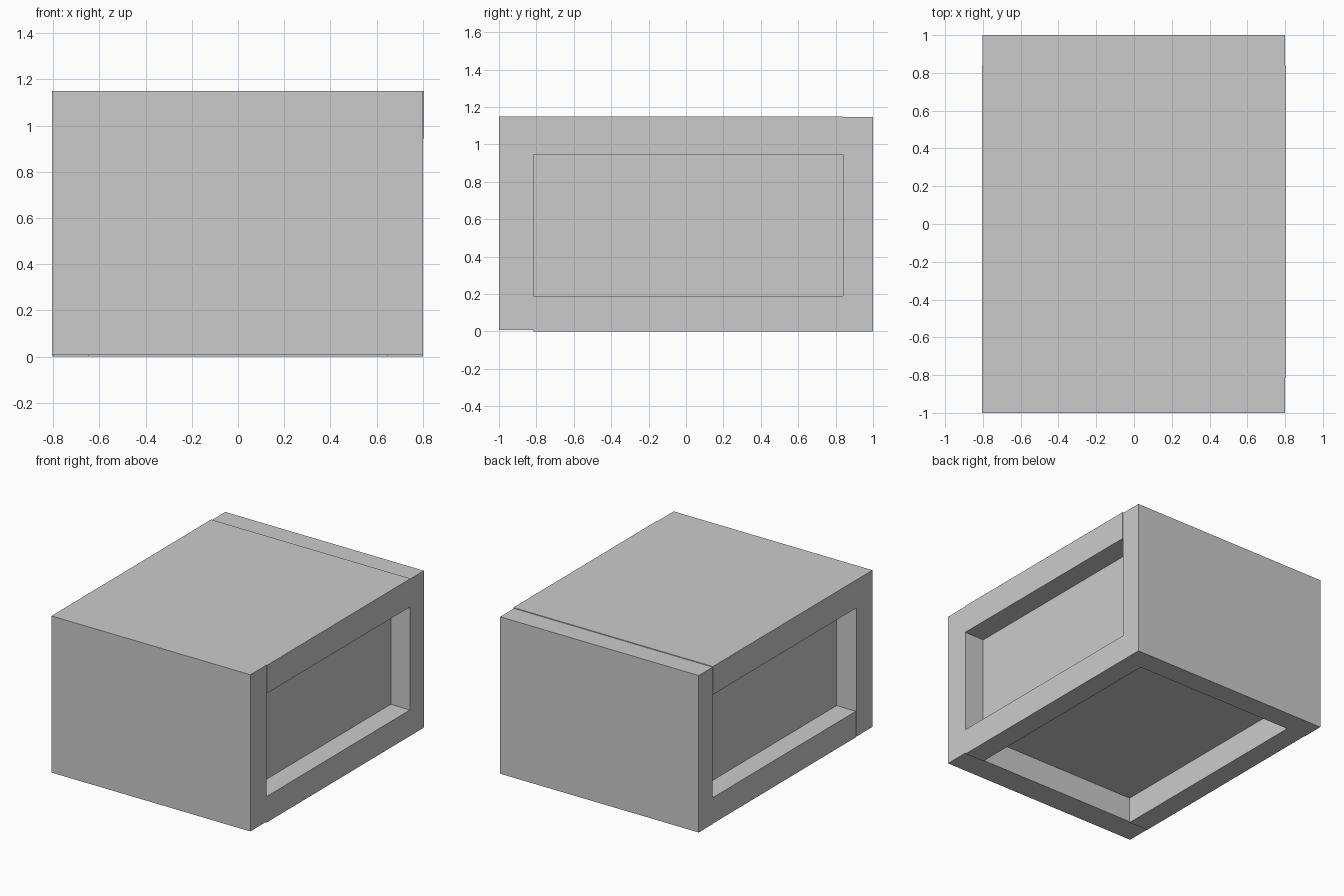
import bpy
import bmesh
from mathutils import Matrix, Vector

if "Cube" in bpy.data.objects:
    bpy.data.objects.remove(bpy.data.objects["Cube"])


def box(name, x, y, z):
    """Add a flat-shaded box spanning the given (min, max) ranges."""
    low, high = (Vector(corner) for corner in zip(x, y, z))
    bm = bmesh.new()
    bmesh.ops.create_cube(
        bm, size=1,
        matrix=Matrix.Translation((low + high) / 2) @ Matrix.Diagonal((high - low).to_4d()))
    mesh = bpy.data.meshes.new(name)
    bm.to_mesh(mesh)
    bm.free()
    obj = bpy.data.objects.new(name, mesh)
    bpy.context.collection.objects.link(obj)
    return obj


FRONT, BACK = -0.815, 0.84    # inner faces of the end slabs
LOW, HIGH = 0.19, 0.945       # top of the bottom rails, underside of the top slab
INNER = 0.645                 # recessed side panels

# Full-height end slabs
box("front_slab", (-0.805, 0.80), (-1, FRONT), (0.007, 1.15))
box("back_slab", (-0.803, 0.80), (BACK, 1), (0, 1.145))

# Top slab, standing slightly proud of the right side
box("top_slab", (-0.805, 0.805), (FRONT, BACK), (HIGH, 1.15))

# Inner core, forming the recessed side and bottom panels
box("inner_core", (-INNER, INNER), (FRONT, BACK), (LOW, HIGH))

# Bottom rails framing the side and bottom recesses
rails = box("bottom_rails", (INNER, 0.80), (FRONT, BACK), (0, LOW))
rails.modifiers.new("mirror_to_left", 'MIRROR')
